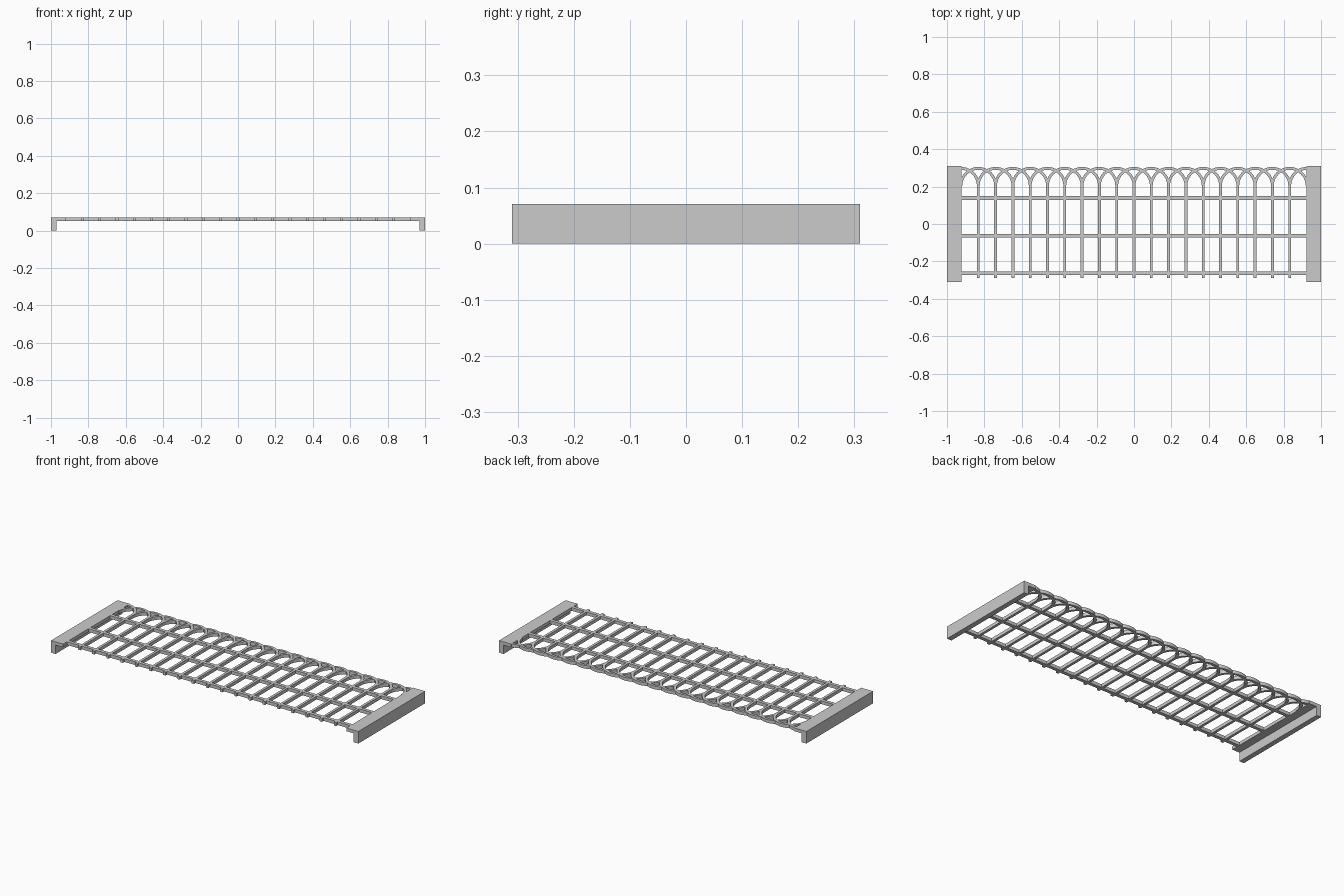
import bpy, bmesh, math

if "Cube" in bpy.data.objects:
    bpy.data.objects.remove(bpy.data.objects["Cube"])

grey = bpy.data.materials.new("plain grey")
grey.use_nodes = True
grey.diffuse_color = (0.6, 0.6, 0.6, 1)
grey.node_tree.nodes["Principled BSDF"].inputs["Base Color"].default_value = (0.6, 0.6, 0.6, 1)

PITCH = 0.0925         # spacing of the upright bars
TOP, UNDER = 0.071, 0.052
SPRING = 0.205         # where the arches leave the bars
BAR = 0.015


def extrude_outline(name, points, direction):
    """Solid made by sweeping a flat outline along a direction."""
    bm = bmesh.new()
    face = bm.faces.new([bm.verts.new(p) for p in points])
    moved = bmesh.ops.extrude_face_region(bm, geom=[face])["geom"]
    verts = [v for v in moved if isinstance(v, bmesh.types.BMVert)]
    bmesh.ops.translate(bm, verts=verts, vec=direction)
    bmesh.ops.recalc_face_normals(bm, faces=bm.faces)
    mesh = bpy.data.meshes.new(name)
    bm.to_mesh(mesh)
    bm.free()
    mesh.materials.append(grey)
    obj = bpy.data.objects.new(name, mesh)
    bpy.context.collection.objects.link(obj)
    return obj


def slab(name, x0, x1, y0, y1):
    corners = [(x0, y0), (x1, y0), (x1, y1), (x0, y1)]
    return extrude_outline(name, [(x, y, UNDER) for x, y in corners], (0, 0, TOP - UNDER))


def arch(name, x, start, end, steps):
    """Round arch between two angles, lying flat."""
    angles = [math.radians(start + (end - start) * i / steps) for i in range(steps + 1)]
    outer, inner = PITCH + BAR / 2, PITCH - BAR / 2
    ring = [(outer, a) for a in angles] + [(inner, a) for a in reversed(angles)]
    points = [(x + r * math.cos(a), SPRING + r * math.sin(a), UNDER) for r, a in ring]
    return extrude_outline(name, points, (0, 0, TOP - UNDER))


# End brackets: a flat plate with a lip turned down at the outside
for side, word in ((1, "left"), (-1, "right")):
    section = [(1, 0), (1, TOP), (0.922, TOP), (0.922, UNDER), (0.97, UNDER), (0.97, 0)]
    extrude_outline(word + "_end_bracket", [(side * x, -0.31, z) for x, z in section], (0, 0.62, 0))

# Cross rails
for word, y in (("lower", -0.263), ("middle", -0.063), ("upper", 0.139)):
    slab(word + "_rail", -0.922, 0.922, y - 0.01, y + 0.01)

# Upright bars, each one crowned by an interlaced arch
for i in range(-9, 10):
    x = i * PITCH
    slab(f"upright_bar_{i + 10}", x - BAR / 2, x + BAR / 2, -0.288, SPRING)
    arch(f"arch_{i + 10}", x, 0, 180, 20)

# Half arches running into the end brackets
arch("left_half_arch", 10 * PITCH, 90, 180, 10)
arch("right_half_arch", -10 * PITCH, 0, 90, 10)
